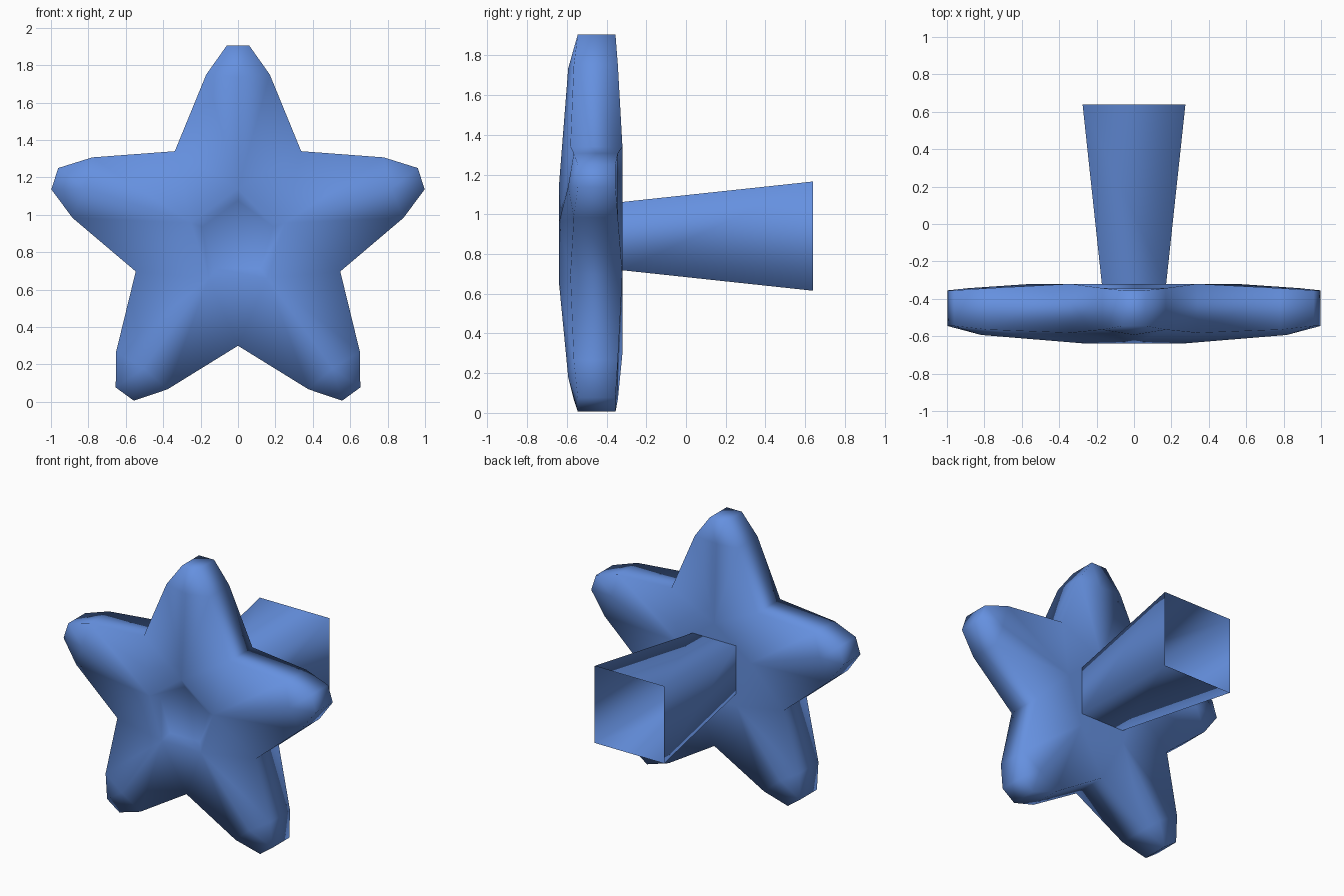
import bpy, bmesh, math
from mathutils import Matrix, Vector

if "Cube" in bpy.data.objects:
    bpy.data.objects.remove(bpy.data.objects["Cube"])

CZ = 0.875  # height of the star's centre

blue = bpy.data.materials.new("blue")
blue.diffuse_color = (0.13, 0.28, 0.74, 1)
blue.use_nodes = True
blue.node_tree.nodes["Principled BSDF"].inputs["Base Color"].default_value = blue.diffuse_color


def finish(bm, name, recalc=True):
    if recalc:
        bmesh.ops.recalc_face_normals(bm, faces=bm.faces)
    for f in bm.faces:
        f.smooth = True
    me = bpy.data.meshes.new(name)
    bm.to_mesh(me)
    bm.free()
    me.materials.append(blue)
    ob = bpy.data.objects.new(name, me)
    bpy.context.collection.objects.link(ob)
    return ob


# Star: five rounded arms with a ridge on the front and a recessed pentagon
bm = bmesh.new()


def ring(along, across, y, turn=0.0):
    """One vertex per arm: distance along the arm, sideways offset, depth."""
    out = []
    for i in range(5):
        a = math.radians(90 - 72 * (i + turn))
        d, s = Vector((math.cos(a), math.sin(a))), Vector((math.sin(a), -math.cos(a)))
        p = d * along + s * across
        out.append(bm.verts.new((p.x, y, CZ + p.y)))
    return out


def side(y_notch, y_shoulder, y_tip, y_ridge):
    return dict(N=ring(0.575, 0, y_notch, 0.5),
                SR=ring(0.875, 0.17, y_shoulder), SL=ring(0.875, -0.17, y_shoulder),
                TR=ring(1.03, 0.06, y_tip), TL=ring(1.03, -0.06, y_tip),
                M=ring(0.86, 0, y_ridge))


front = side(-0.582, -0.565, -0.545, -0.593)
back = side(-0.32, -0.343, -0.355, -0.343)
rim = ring(0.265, 0, -0.64)
floor = ring(0.20, 0, -0.60)
centre = ring(0.30, 0, -0.32)
face = bm.faces.new

for i in range(5):
    j = (i + 1) % 5
    for s, P in ((front, rim), (back, centre)):
        m, nr, nl = s["M"][i], s["N"][i], s["N"][i - 1]
        sr, sl, tr, tl = s["SR"][i], s["SL"][i], s["TR"][i], s["TL"][i]
        face((P[i], nr, sr, m))
        face((P[i], m, sl, nl))
        face((P[i], P[j], nr))
        face((m, sr, tr))
        face((m, tr, tl))
        face((m, tl, sl))
    # side walls from notch to notch around the arm
    keys = [("N", i - 1), ("SL", i), ("TL", i), ("TR", i), ("SR", i), ("N", i)]
    for (a, p), (b, q) in zip(keys, keys[1:]):
        face((front[a][p], front[b][q], back[b][q], back[a][p]))
    face((rim[i], rim[j], floor[j], floor[i]))
face(floor)
face(centre)
finish(bm, "star")

# Handle: open, flared square tube behind the star
bm = bmesh.new()
place = (Matrix.Translation((0, 0.16, 0.89)) @ Matrix.Rotation(math.radians(-90), 4, "X")
         @ Matrix.Rotation(math.radians(45), 4, "Z"))
bmesh.ops.create_cone(bm, cap_ends=False, segments=4, radius1=0.172 * math.sqrt(2),
                      radius2=0.275 * math.sqrt(2), depth=0.96, matrix=place)
finish(bm, "handle", recalc=False)
